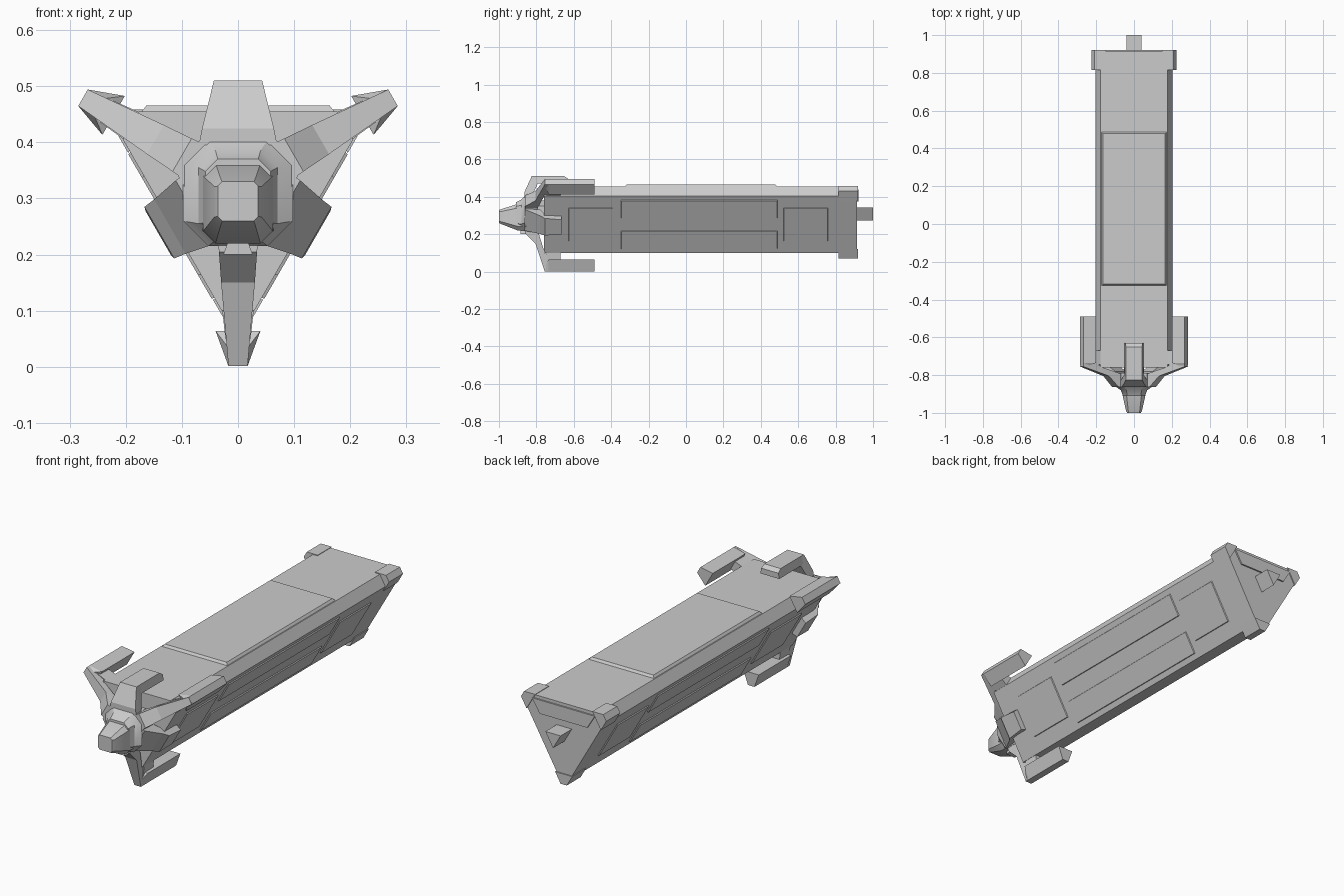
import bpy, bmesh
from math import sin, cos, pi, radians

if "Cube" in bpy.data.objects:
    bpy.data.objects.remove(bpy.data.objects["Cube"])

CZ = 0.32  # height of the three-fold axis
CORNERS = {"bottom": -90, "right": 30, "left": 150}
SIDES = {"right": -30, "left": 210}


def loft(name, rings, angle=90):
    """Join rings (y, [(tangent, radius), ...]) into a closed solid, turned about the long axis."""
    a = radians(angle)
    bm = bmesh.new()
    loops = [[bm.verts.new((r * cos(a) + u * sin(a), y, CZ + r * sin(a) - u * cos(a)))
              for u, r in pts] for y, pts in rings]
    n = len(loops[0])
    for p, q in zip(loops, loops[1:]):
        for i in range(n):
            j = (i + 1) % n
            bm.faces.new((p[i], p[j], q[j], q[i]))
    bm.faces.new(loops[0])
    bm.faces.new(loops[-1])
    bmesh.ops.recalc_face_normals(bm, faces=bm.faces)
    me = bpy.data.meshes.new(name)
    bm.to_mesh(me)
    bm.free()
    ob = bpy.data.objects.new(name, me)
    bpy.context.collection.objects.link(ob)
    return ob


def trap(w0, r0, w1, r1):
    """Trapezoid section, half width w0 at radius r0 and w1 at radius r1."""
    return [(-w0, r0), (w0, r0), (w1, r1), (-w1, r1)]


def rect8(w, lo, hi, c):
    """Chamfered rectangle section."""
    return [(-w + c, lo), (w - c, lo), (w, lo + c), (w, hi - c),
            (w - c, hi), (-w + c, hi), (-w, hi - c), (-w, lo + c)]


def polar(*pts):
    return [(r * sin(radians(d)), r * cos(radians(d))) for d, r in pts]


def panel(name, angle, s, half, y0, y1, base, top, bevel):
    """Raised plate with bevelled edges on one side of the body."""
    def ring(y, w, r):
        return y, w, r
    ob = loft(name, [(y0, trap(half, base, half, base + 0.0005)),
                     (y0 + bevel, trap(half, base, half - bevel, top)),
                     (y1 - bevel, trap(half, base, half - bevel, top)),
                     (y1, trap(half, base, half, base + 0.0005))], angle)
    a = radians(angle)
    ob.location = (s * sin(a), 0, -s * cos(a))
    return ob


# Container body: triangle with cut corners
tri = polar(*[(k * 120 + 60 + d, 0.222) for k in range(3) for d in (-7.5, 7.5)])
loft("container_body", [(-0.76, tri), (0.915, tri)])
panel("top_panel", 90, 0, 0.175, -0.33, 0.49, 0.13, 0.146, 0.012)

# Raised side panels
for side, a in SIDES.items():
    for i, s in enumerate((-0.095, 0.095)):
        panel(f"{side}_long_panel_{i}", a, s, 0.057, -0.35, 0.49, 0.13, 0.14, 0.004)
    for i, y in enumerate((-0.63, 0.52)):
        panel(f"{side}_square_panel_{i}", a, 0, 0.104, y, y + 0.24, 0.13, 0.14, 0.004)

# Corner parts: rear collar, grip arms, struts and ribs
for c, a in CORNERS.items():
    col = trap(0.045, 0.20, 0.016, 0.25)
    loft(f"{c}_rear_collar", [(0.815, col), (0.92, col)], a)
    arm = trap(0.04, 0.256, 0.017, 0.319)
    loft(f"{c}_grip_arm", [(-0.75, trap(0.018, 0.285, 0.017, 0.319)),
                           (-0.735, arm), (-0.49, arm)], a)
    loft(f"{c}_strut", [(-0.862, trap(0.038, 0.06, 0.034, 0.115)),
                        (-0.805, trap(0.038, 0.06, 0.03, 0.17)),
                        (-0.755, trap(0.024, 0.22, 0.017, 0.319)),
                        (-0.72, trap(0.02, 0.25, 0.017, 0.317))], a)
    loft(f"{c}_arm_rib", [(-0.745, trap(0.03, 0.2, 0.022, 0.275)),
                          (-0.67, trap(0.03, 0.2, 0.022, 0.262))], a)

# Hub plate, flared cowl and nose
hexa = polar(*[(k * 120 + d, 0.108) for k in range(3) for d in (-40.5, 40.5)])
loft("hub_plate", [(-0.862, hexa), (-0.79, hexa)])
core = polar(*[(k * 60, 0.06) for k in range(6)])
loft("hub_connector", [(-0.80, core), (-0.75, core)])
cowl = loft("hub_cowl", [(-0.91, rect8(0.058, -0.085, 0.05, 0.022)),
                         (-0.88, rect8(0.07, -0.095, 0.065, 0.03)),
                         (-0.86, rect8(0.098, -0.105, 0.085, 0.045))])
nose = loft("nose", [(-1.0, rect8(0.036, -0.06, 0.01, 0.008)),
                     (-0.99, rect8(0.042, -0.065, 0.013, 0.012)),
                     (-0.90, rect8(0.062, -0.1, 0.042, 0.022)),
                     (-0.85, rect8(0.064, -0.1, 0.045, 0.022))])
for ob in (cowl, nose):
    bpy.context.view_layer.objects.active = ob
    ob.select_set(True)
    bpy.ops.object.shade_smooth_by_angle(angle=radians(28))
    ob.select_set(False)
chin = trap(0.026, -0.12, 0.015, -0.088)
loft("chin", [(-0.885, chin), (-0.84, chin)])

# Top hook: riser bending back into a flat bar
loft("top_hook_riser", [(-0.864, trap(0.07, 0.075, 0.064, 0.105)),
                        (-0.825, trap(0.068, 0.08, 0.043, 0.19)),
                        (-0.795, trap(0.05, 0.145, 0.043, 0.19))])
bar = trap(0.05, 0.15, 0.043, 0.19)
loft("top_hook_bar", [(-0.81, bar), (-0.65, bar), (-0.63, trap(0.05, 0.15, 0.045, 0.176))])

# Side clamps: shallow flared wedges
for side, a in SIDES.items():
    loft(f"{side}_clamp", [(-0.86, trap(0.068, 0.07, 0.066, 0.09)),
                           (-0.78, trap(0.06, 0.08, 0.056, 0.14)),
                           (-0.755, trap(0.055, 0.12, 0.053, 0.162)),
                           (-0.665, trap(0.053, 0.125, 0.045, 0.164))], a)

# Rear plate and triangular coupling peg
plate = trap(0.125, 0.055, 0.165, 0.12)
loft("rear_plate", [(0.90, plate), (0.922, plate)])
peg = polar((60, 0.046), (180, 0.046), (300, 0.046))
loft("rear_peg", [(0.90, peg), (1.0, peg)])
